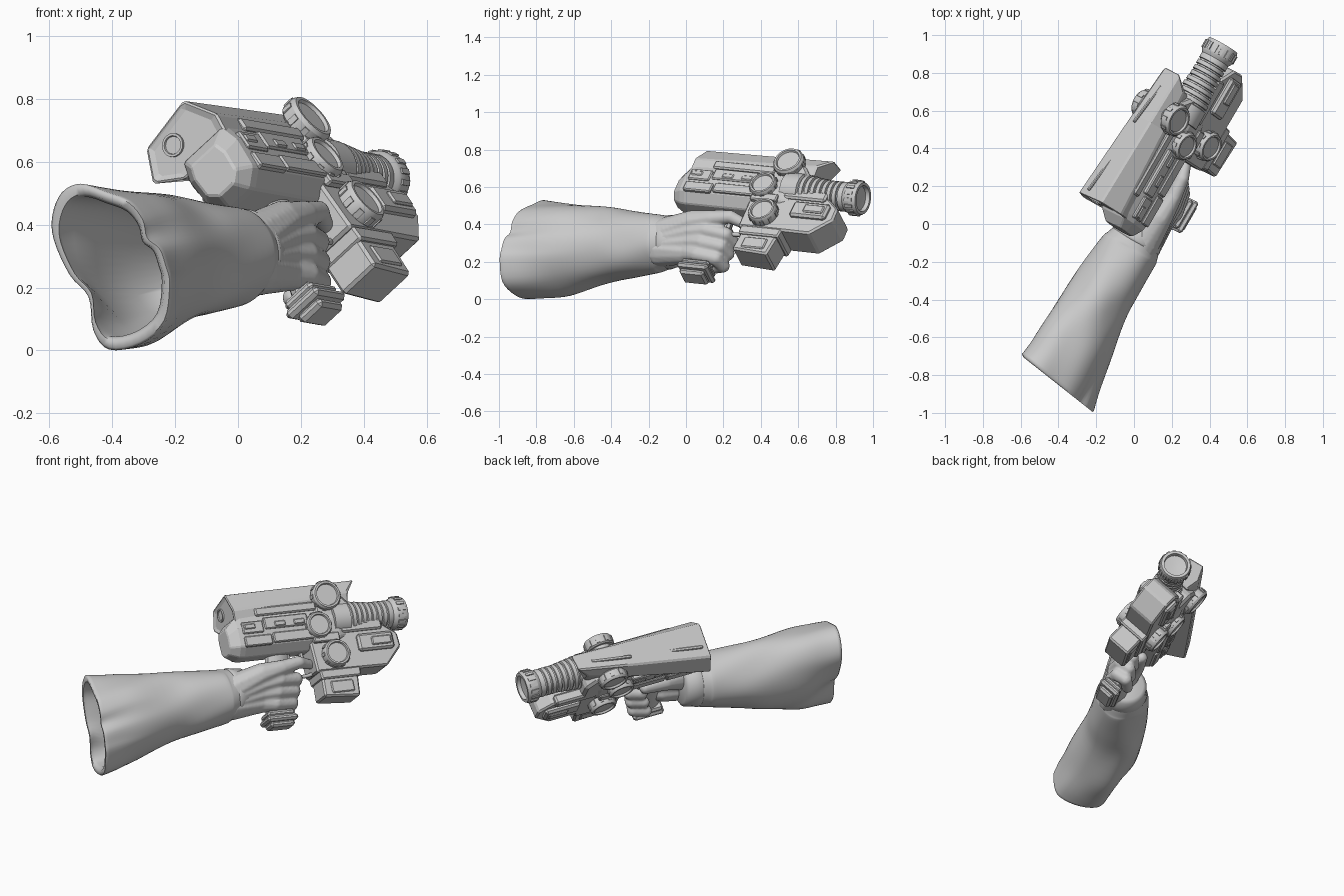
import bpy, bmesh, math
from mathutils import Vector as V, Matrix as M

if "Cube" in bpy.data.objects:
    bpy.data.objects.remove(bpy.data.objects["Cube"])

# Gun frame: local x = right side, y = muzzle, z = gun top; canted in the hand
R = math.radians
GUN = (M.Translation((.1, .4, .6)) @ M.Rotation(R(-30), 4, 'Z')
       @ M.Rotation(R(-5), 4, 'X') @ M.Rotation(R(-40), 4, 'Y'))


def finish(name, bm, mat=GUN, bevel=0, smooth=30):
    bmesh.ops.recalc_face_normals(bm, faces=bm.faces)
    me = bpy.data.meshes.new(name)
    bm.to_mesh(me)
    bm.free()
    if smooth:
        me.shade_smooth()
        me.set_sharp_from_angle(angle=R(smooth))
    ob = bpy.data.objects.new(name, me)
    bpy.context.collection.objects.link(ob)
    ob.matrix_world = mat
    if bevel:
        b = ob.modifiers.new("bevel", 'BEVEL')
        b.width, b.segments, b.limit_method = bevel, 1, 'ANGLE'
    return ob


def loft(bm, sections):
    rings = [[bm.verts.new(p) for p in s] for s in sections]
    n = len(rings[0])
    for a, b in zip(rings, rings[1:]):
        for i in range(n):
            bm.faces.new((a[i], a[(i + 1) % n], b[(i + 1) % n], b[i]))
    bm.faces.new(rings[0])
    bm.faces.new(rings[-1])


def lathe(bm, profile, c, axis, n=32):
    def pt(h, r, a):
        u, v = r * math.cos(a), r * math.sin(a)
        return V(c) + (V((h, u, v)) if axis == 'X' else V((u, h, v)))
    loft(bm, [[pt(h, r, 2 * math.pi * i / n) for i in range(n)] for h, r in profile])


def cube(bm, c, size, rot=M()):
    bmesh.ops.create_cube(bm, size=1, matrix=M.Translation(c) @ rot @ M.Diagonal((*size, 1)))


def box(name, c, size, bevel=.01):
    bm = bmesh.new()
    cube(bm, c, size)
    return finish(name, bm, bevel=bevel, smooth=0)


def prism(name, pts, w, bevel=.015):
    bm = bmesh.new()
    loft(bm, [[(x, f, u) for f, u in pts] for x in (-w, w)])
    return finish(name, bm, bevel=bevel, smooth=0)


def catmull(p, steps, closed):
    n, out = len(p), []
    g = (lambda i: p[i % n]) if closed else (lambda i: p[max(0, min(n - 1, i))])
    for i in range(n if closed else n - 1):
        a, b, c, d = g(i - 1), g(i), g(i + 1), g(i + 2)
        for k in range(steps):
            t = k / steps
            out.append(.5 * (2 * b + (c - a) * t + (2 * a - 5 * b + 4 * c - d) * t * t
                             + (3 * b - a - 3 * c + d) * t ** 3))
    return out if closed else out + [p[-1]]


# Sleeve: wavy open cuff blending into round sections toward the wrist
cuff = [(-.212, .21), (-.225, .27), (-.245, .325), (-.285, .36), (-.3, .42), (-.345, .475), (-.42, .505),
        (-.5, .53), (-.56, .502), (-.59, .43), (-.585, .35), (-.535, .24), (-.475, .17), (-.46, .065),
        (-.41, .003), (-.31, .02), (-.23, .09)]
cuff = catmull([V((x, -.69 - .79 * (x + .59), z)) for x, z in cuff], 4, True)
mid = V((-.4, -.84, .27))
angles = [math.atan2(p.z - mid.z, (p.x - mid.x) / .8) for p in cuff]
side = V((.866, -.5, 0))


def ring(cx, cy, cz, hw, hz, blend=0, amp=.025, k=1):
    out = []
    for a, p in zip(angles, cuff):
        w = 1 + amp * math.sin(3 * a + 9 * cy) + amp * .6 * math.sin(5 * a - 14 * cy)
        c = V((cx, cy, cz))
        e = side * hw * w * math.cos(a) + V((0, 0, hz * w * math.sin(a)))
        out.append(c + k * (e.lerp(p - mid, blend)))
    return out


rows = [ring(.04, -.04, .31, .105, .11, 0, 0), ring(.02, -.07, .305, .13, .135, 0, 0),
        ring(-.01, -.12, .30, .152, .15, 0, .01), ring(-.03, -.15, .298, .16, .157),
        ring(-.12, -.29, .29, .17, .18), ring(-.21, -.43, .283, .18, .203, 0, .03),
        ring(-.305, -.62, .272, .2, .24, .25, .03), ring(-.365, -.76, .27, .2, .25, .7), cuff]
cols = [catmull([r[i] for r in rows], 4, False) for i in range(len(cuff))]
outer = [list(s) for s in zip(*cols)]
inner = [[mid + (p - mid) * k + V((0, dy, 0)) for p in cuff] for k, dy in ((.97, -.012), (.88, -.01), (.84, .02))]
inner += [ring(-.365, -.76, .27, .2, .25, .7, .025, .86), ring(-.305, -.62, .272, .2, .24, .25, .03, .88),
          ring(-.21, -.43, .283, .18, .203, 0, .03, .87), ring(-.12, -.29, .29, .17, .18, 0, .02, .7)]
bm = bmesh.new()
loft(bm, outer + inner)
finish("sleeve", bm, M(), smooth=70)

# Rolled glove hem at the wrist
bm = bmesh.new()
hem = [ring(.012 + .5 * h, -.085 + .866 * h, .305, .115 + w, .118 + w, 0, 0)
       for h, w in ((-.02, 0), (-.015, .02), (.0, .028), (.03, .018), (.075, .012), (.09, -.01))]
loft(bm, hem)
finish("glove_hem", bm, M(), smooth=70)

# Gloved fist: overlapping balls along each bone, fused by remeshing
bm = bmesh.new()


def limb(*pts):
    for (p, r), (q, s) in zip(pts, pts[1:]):
        for k in range(9):
            t = k / 8
            bmesh.ops.create_icosphere(bm, subdivisions=2, radius=r + (s - r) * t,
                                       matrix=M.Translation(V(p).lerp(V(q), t)))


for i in range(4):
    r, f, u = -.03 * i, -.015 * i, -.285 - .06 * i
    knuckle = (.055 + r, -.16 + f, u)
    limb(((-.03 + r * .5, -.46, -.36 - .025 * i), .09), ((.03 + r, -.28, u * .75 - .09), .066), (knuckle, .046))
    if i:
        limb((knuckle, .045), ((.035 + r, -.05 + f, u), .041), ((-.025 + r, -.03 + f, u), .038),
             ((-.05 + r, -.1 + f, u), .034))
    else:
        limb((knuckle, .045), ((.06, -.05, -.265), .037), ((.02, .035, -.275), .029))
limb(((-.05, -.38, -.33), .08), ((-.075, -.25, -.28), .05), ((-.08, -.12, -.27), .036))
hand = finish("gloved_hand", bm, smooth=0)
m = hand.modifiers.new("fuse", 'REMESH')
m.mode, m.voxel_size, m.use_smooth_shade = 'VOXEL', .008, True
m = hand.modifiers.new("relax", 'SMOOTH')
m.iterations, m.factor = 3, .5

# Main receiver with a sloped tail
sec = [(.09, .03), (.112, -.04), (.105, -.15), (.05, -.2), (-.05, -.2), (-.105, -.15), (-.112, -.04), (-.09, .03)]
bm = bmesh.new()
loft(bm, [[(r * k, f, c + (u - c) * k) for r, u in sec]
          for f, k, c in ((-.455, .62, -.12), (-.4, .96, -.1), (-.37, 1, -.1), (.22, 1, -.08), (.27, .85, -.08))])
finish("receiver", bm, bevel=.006, smooth=0)

# Tapered upper hood with a plugged rear
rear = [(.031, .184), (-.168, .147), (-.217, .042), (-.12, -.02), (.09, -.02), (.1, .07)]
front = [(.055, .18), (-.045, .2), (-.07, .135), (-.06, .05), (.07, .05), (.085, .11)]
bm = bmesh.new()
at = lambda f, t: [(a + (c - a) * t, f, b + (d - b) * t) for (a, b), (c, d) in zip(rear, front)]
tip = [(x, y + (.02 if z > .15 else -.05), z) for x, y, z in at(.38, 1)]
back = [(x * .8 - .012, y + .012, (z - .08) * .8 + .08) for x, y, z in at(-.405, 0)]
loft(bm, [back, at(-.405, 0), at(.1, .62), tip])
finish("upper_hood", bm, bevel=.008, smooth=0)
bm = bmesh.new()
lathe(bm, [(-.38, .038), (-.402, .038), (-.402, .03), (-.396, .028)], (-.085, 0, .095), 'Y', 20)
finish("rear_cap", bm)

# Long raised bars on the hood top
for i, (f, x, u) in enumerate(((-.25, -.085, .166), (.18, -.03, .187))):
    bm = bmesh.new()
    cube(bm, (x, f, u), (.018, .24, .014), M.Rotation(R(-9), 4, 'Z') @ M.Rotation(R(-6), 4, 'Y'))
    finish("hood_bar_%d" % i, bm, bevel=.004, smooth=0)

# Forward lower body, block beneath it, and barrel shroud
prism("lower_body", [(.03, -.08), (.5, -.1), (.58, -.16), (.585, -.24), (.48, -.345), (.04, -.34)], .09, .01)
prism("foregrip_block", [(.07, -.3), (.3, -.3), (.28, -.5), (.06, -.485)], .075, .01)
prism("foregrip_collar", [(.055, -.33), (.31, -.33), (.305, -.385), (.06, -.385)], .088, .008)
prism("barrel_shroud", [(.1, .1), (.27, .1), (.33, .03), (.33, -.12), (.1, -.12)], .105)
for s in (-1, 1):
    tag = "right" if s > 0 else "left"
    # Long side plates split by grooves, with small hatches on them
    for j, (f, l, u, h) in enumerate(((-.31, .13, -.045, .07), (-.1, .27, -.03, .07), (-.29, .17, -.125, .06),
                                      (-.06, .27, -.118, .06), (.13, .16, -.15, .05))):
        box("side_plate_%s_%d" % (tag, j), (.104 * s, f, u), (.03, l, h), .006)
    for j, f in enumerate((-.33, -.14, -.02)):
        box("side_hatch_%s_%d" % (tag, j), (.118 * s, f, -.04), (.012, .07, .032), .006)
    box("hood_panel_" + tag, (.09 * s, -.08, .045), (.03, .38, .05), .008)
    box("nose_panel_" + tag, (.092 * s, .43, -.2), (.044, .22, .1), .012)
    box("nose_vent_" + tag, (.112 * s, .46, -.2), (.022, .12, .05), .006)
    box("block_panel_" + tag, (.073 * s, .18, -.435), (.018, .14, .07), .006)
    box("body_step_" + tag, (.075 * s, .36, -.1), (.06, .26, .06), .01)
    # Round dials with ribbed rims, three to a side
    for j, (f, u, k) in enumerate(((.18, .093, 1.1), (.095, -.075, .98), (.168, -.25, 1.02))):
        bm = bmesh.new()
        lathe(bm, [(s * h, r * k) for h, r in ((.02, .055), (.082, .055), (.082, .07), (.09, .077), (.13, .077),
              (.143, .07), (.143, .06), (.132, .056), (.132, .02))], (0, f, u), 'X')
        for q in range(10):
            a = q * math.pi / 5
            cube(bm, (.11 * s, f + .075 * k * math.cos(a), u + .075 * k * math.sin(a)), (.034, .012, .02),
                 M.Rotation(a, 4, 'X'))
        finish("dial_%s_%d" % (tag, j), bm)

# Ribbed barrel with flared, hollow muzzle
prof = [(.2, .1), (.3, .1)]
for i in range(8):
    f, r = .305 + .033 * i, .096 - .004 * min(i, 4)
    prof += [(f, r - .01), (f + .008, r - .01), (f + .01, r), (f + .031, r)]
prof += [(.575, .078), (.59, .088), (.6, .092), (.645, .092), (.662, .086), (.662, .07), (.64, .066), (.635, .02)]
bm = bmesh.new()
lathe(bm, prof, (.035, 0, -.035), 'Y')
for q in range(16):
    a = q * math.pi / 8
    cube(bm, (.035 + .092 * math.cos(a), .622, -.035 + .092 * math.sin(a)), (.01, .045, .018), M.Rotation(-a, 4, 'Y'))
finish("barrel", bm)

# Grip, stepped pommel, trigger and guard
bm = bmesh.new()
loft(bm, [[(c + .045 * math.cos(a), f + .075 * math.sin(a), u) for a in (i * math.pi / 6 for i in range(12))]
          for c, f, u in ((-.01, -.14, -.18), (-.05, -.165, -.38), (-.085, -.19, -.55))])
finish("grip", bm)
for i, (w, l, u) in enumerate(((.12, .17, -.525), (.14, .19, -.555), (.1, .15, -.585))):
    box("pommel_%d" % i, (-.075, -.185, u), (w, l, .034), .012)
cu = bpy.data.curves.new("trigger_guard", 'CURVE')
cu.dimensions, cu.bevel_depth, cu.bevel_resolution = '3D', .011, 2
sp = cu.splines.new('POLY')
path = catmull([V((0, f, u)) for f, u in ((-.08, -.19), (-.07, -.31), (-.02, -.335), (.05, -.325), (.08, -.3))], 5, False)
sp.points.add(len(path) - 1)
for p, c in zip(sp.points, path):
    p.co = (*c, 1)
guard = bpy.data.objects.new("trigger_guard", cu)
bpy.context.collection.objects.link(guard)
guard.matrix_world = GUN
box("trigger", (0, .0, -.24), (.02, .025, .09), .005)
